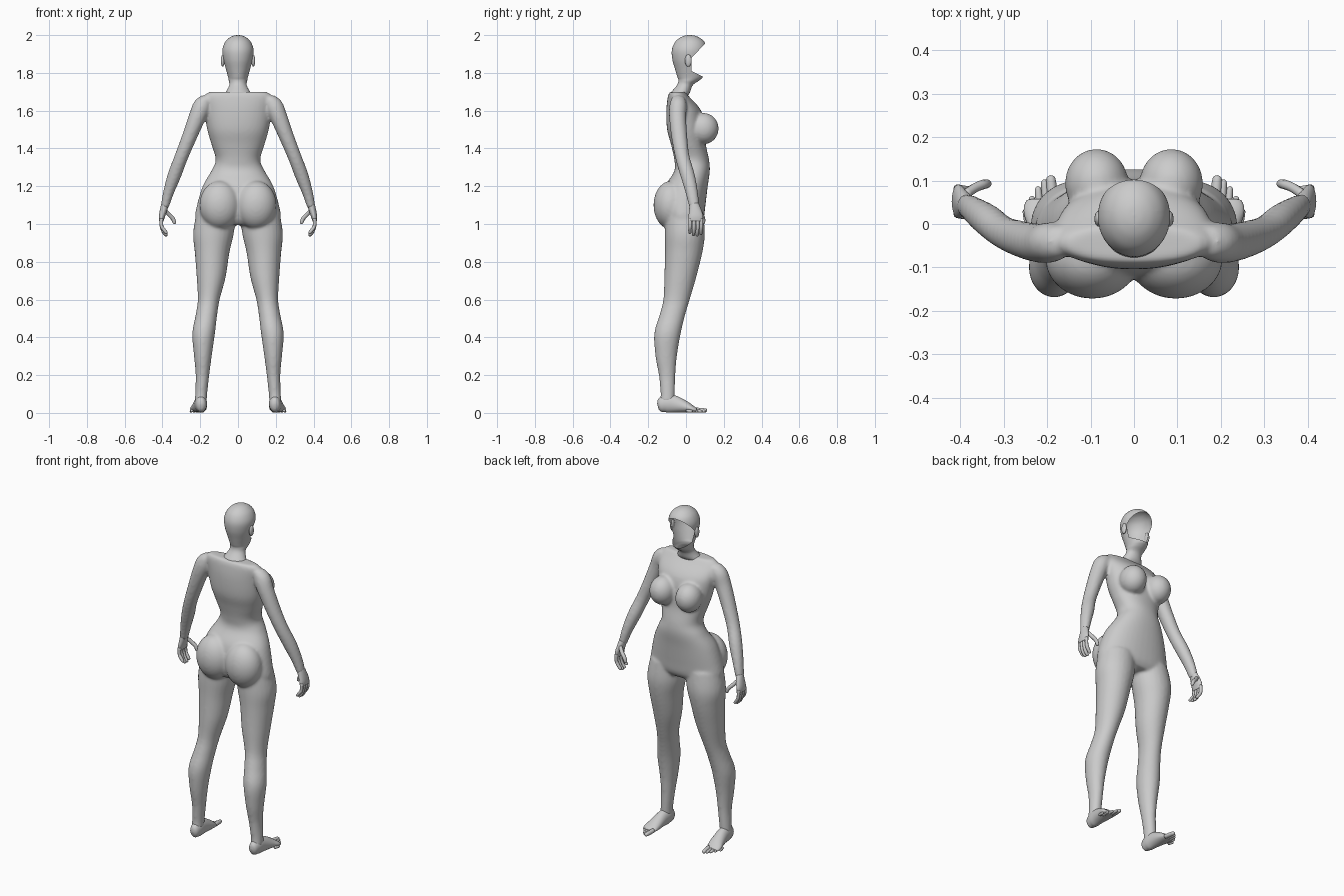
import bpy, bmesh, math
from mathutils import Vector, Matrix

mat = bpy.data.materials.new("plain grey")
mat.diffuse_color = (0.6, 0.6, 0.6, 1)


def spline(rows, sub):
    """Catmull-Rom interpolation through rows of numbers."""
    out = []
    for i in range(len(rows) - 1):
        a, b, c, d = (rows[max(0, min(len(rows) - 1, i + k))] for k in (-1, 0, 1, 2))
        for s in range(sub):
            t = s / sub
            out.append([0.5 * (2 * q + (r - p) * t + (2 * p - 5 * q + 4 * r - w) * t * t
                               + (3 * q - p - 3 * r + w) * t ** 3)
                        for p, q, r, w in zip(a, b, c, d)])
    return out + [list(rows[-1])]


def loft(bm, rows, side=1, axis=None, seg=24, sub=5, power=2.0):
    """Tube through rows of (x, y, z, half width, half depth)."""
    pts = spline(rows, sub)
    pos = [Vector(p[:3]) for p in pts]
    rings = []
    for i, p in enumerate(pts):
        t = axis or (pos[min(i + 1, len(pos) - 1)] - pos[max(i - 1, 0)]).normalized()
        u = Vector((1, 0, 0))
        u = (u - t * u.dot(t)).normalized()
        v = t.cross(u)
        ring = []
        for k in range(seg):
            a = math.tau * k / seg
            c, s = math.cos(a), math.sin(a)
            c = math.copysign(abs(c) ** (2 / power), c)
            s = math.copysign(abs(s) ** (2 / power), s)
            q = pos[i] + u * max(p[3], 0.0005) * c + v * max(p[4], 0.0005) * s
            ring.append(bm.verts.new((q.x * side, q.y, q.z)))
        rings.append(ring)
    for r0, r1 in zip(rings, rings[1:]):
        for k in range(seg):
            bm.faces.new((r0[k], r0[(k + 1) % seg], r1[(k + 1) % seg], r1[k]))
    bm.faces.new(rings[0][::-1])
    bm.faces.new(rings[-1])


def digit(bm, points, r, side):
    """Finger or toe with a rounded tip."""
    rows = [(*p, r, r) for p in points[:-1]]
    a, b = Vector(points[-2]), Vector(points[-1])
    rows += [(*a.lerp(b, 0.75), r * 0.85, r * 0.85), (*a.lerp(b, 0.94), r * 0.5, r * 0.5),
             (*b, 0.001, 0.001)]
    loft(bm, rows, side, seg=10, sub=3)


def ball(bm, loc, size):
    m = Matrix.Translation(loc) @ Matrix.Diagonal((*size, 1))
    bmesh.ops.create_uvsphere(bm, u_segments=32, v_segments=20, radius=1, matrix=m)


def finish(bm, name):
    me = bpy.data.meshes.new(name)
    bm.to_mesh(me)
    bm.free()
    for f in me.polygons:
        f.use_smooth = True
    me.materials.append(mat)
    ob = bpy.data.objects.new(name, me)
    bpy.context.collection.objects.link(ob)
    return ob


UP = Vector((0, 0, 1))

# body: torso, legs and arms fused into one smooth skin
bm = bmesh.new()
torso = [(0, -0.045, 1.70, 0.15, 0.04), (0, -0.04, 1.675, 0.18, 0.056),
         (0, -0.012, 1.60, 0.178, 0.092), (0, 0.0, 1.50, 0.163, 0.10),
         (0, 0.013, 1.42, 0.14, 0.092), (0, 0.03, 1.34, 0.118, 0.092),
         (0, 0.032, 1.28, 0.142, 0.094), (0, 0.003, 1.20, 0.187, 0.112),
         (0, -0.012, 1.10, 0.217, 0.115), (0, -0.012, 1.03, 0.227, 0.105),
         (0, -0.01, 0.995, 0.20, 0.08)]
loft(bm, torso, axis=UP, seg=40, power=2.2)
leg = [(0.115, -0.01, 1.06, 0.105, 0.10), (0.130, -0.006, 0.95, 0.108, 0.106),
       (0.137, -0.012, 0.85, 0.092, 0.099), (0.142, -0.030, 0.72, 0.077, 0.085),
       (0.155, -0.050, 0.60, 0.058, 0.070), (0.167, -0.072, 0.52, 0.057, 0.068),
       (0.182, -0.098, 0.42, 0.060, 0.070), (0.186, -0.105, 0.30, 0.047, 0.057),
       (0.188, -0.100, 0.20, 0.036, 0.044), (0.195, -0.097, 0.10, 0.032, 0.038),
       (0.197, -0.100, 0.06, 0.032, 0.040)]
arm = [(0.165, -0.040, 1.665, 0.03, 0.036), (0.190, -0.042, 1.625, 0.048, 0.046),
       (0.218, -0.044, 1.56, 0.045, 0.045), (0.262, -0.034, 1.45, 0.039, 0.042),
       (0.302, -0.018, 1.35, 0.036, 0.038), (0.336, 0.008, 1.26, 0.036, 0.038),
       (0.367, 0.030, 1.17, 0.029, 0.033), (0.388, 0.044, 1.09, 0.022, 0.027)]
for s in (1, -1):
    loft(bm, leg, s, axis=UP)
    loft(bm, arm, s)
    ball(bm, (s * 0.086, 0.093, 1.505), (0.073, 0.080, 0.083))     # chest
    ball(bm, (s * 0.096, -0.080, 1.10), (0.108, 0.092, 0.128))     # seat
bmesh.ops.recalc_face_normals(bm, faces=bm.faces)
body = finish(bm, "body")
rem = body.modifiers.new("fuse", 'REMESH')
rem.mode = 'VOXEL'
rem.voxel_size = 0.008
rem.use_smooth_shade = True
smo = body.modifiers.new("soften", 'SMOOTH')
smo.factor = 0.5
smo.iterations = 8

# head and neck: hollow shell with an open face
bm = bmesh.new()
head = [(0, -0.045, 1.67, 0.10, 0.045), (0, -0.03, 1.695, 0.068, 0.05),
        (0, -0.006, 1.735, 0.046, 0.042), (0, 0.015, 1.76, 0.049, 0.055),
        (0, 0.022, 1.78, 0.053, 0.068), (0, 0.020, 1.82, 0.064, 0.078),
        (0, 0.016, 1.87, 0.077, 0.088), (0, 0.018, 1.92, 0.083, 0.093),
        (0, 0.020, 1.96, 0.070, 0.080), (0, 0.020, 1.985, 0.047, 0.054),
        (0, 0.020, 1.997, 0.022, 0.026), (0, 0.020, 2.0, 0.001, 0.001)]
loft(bm, head, axis=UP, seg=40)
bmesh.ops.recalc_face_normals(bm, faces=bm.faces)
# each plane: point and normal pointing into the removed wedge
wedge = [(Vector((0, 0.03, 1.88)), Vector((0, 0.085, -0.08))),
         (Vector((0, 0.03, 1.84)), Vector((0, 1, 0))),
         (Vector((0, 0.03, 1.81)), Vector((0, 0.03, 0.06)))]
for co, no in wedge:
    bmesh.ops.bisect_plane(bm, geom=bm.verts[:] + bm.edges[:] + bm.faces[:],
                           plane_co=co, plane_no=no)
gone = [f for f in bm.faces
        if all((f.calc_center_median() - co).dot(no) > 0 for co, no in wedge)]
gone += [f for f in bm.faces if f not in gone and f.calc_center_median().z < 1.6701]
bmesh.ops.delete(bm, geom=gone, context='FACES')
finish(bm, "head")

palm = [(0.386, 0.043, 1.105, 0.020, 0.025), (0.394, 0.048, 1.075, 0.019, 0.032),
        (0.403, 0.052, 1.04, 0.016, 0.039), (0.406, 0.052, 1.015, 0.012, 0.037)]
foot = [(0.195, -0.149, 0.035, 0.010, 0.015), (0.195, -0.138, 0.038, 0.024, 0.034),
        (0.196, -0.105, 0.048, 0.032, 0.047), (0.199, -0.06, 0.046, 0.034, 0.045),
        (0.205, 0.0, 0.031, 0.040, 0.030), (0.212, 0.035, 0.020, 0.042, 0.018),
        (0.213, 0.055, 0.014, 0.034, 0.011)]
for s, label in ((1, "right"), (-1, "left")):
    # ears
    bm = bmesh.new()
    ball(bm, (s * 0.081, 0.012, 1.865), (0.010, 0.018, 0.032))
    finish(bm, label + "_ear")

    # hands: palm, four curled fingers and a thumb
    bm = bmesh.new()
    loft(bm, palm, s, seg=20)
    for i, drop in enumerate((0.012, 0.0, -0.002, 0.006)):
        y = 0.023 + 0.0195 * i
        digit(bm, [(0.405, y, 1.03), (0.405, y, 0.99),
                   (0.394, y - 0.002, 0.96 + drop), (0.376, y - 0.003, 0.937 + drop)], 0.0095, s)
    digit(bm, [(0.388, 0.068, 1.075), (0.366, 0.083, 1.05), (0.346, 0.091, 1.03),
               (0.333, 0.093, 1.00)], 0.011, s)
    bmesh.ops.recalc_face_normals(bm, faces=bm.faces)
    finish(bm, label + "_hand")

    # feet: sole and instep with five fanned toes
    bm = bmesh.new()
    loft(bm, foot, s)
    for i in range(5):
        r = 0.0125 if i == 0 else 0.0095 - 0.0004 * i
        x, y = 0.186 + 0.0145 * i, 0.045 - 0.011 * i
        tip = 0.112 - 0.006 * i - 0.0033 * i * i
        digit(bm, [(x, y, r + 0.004), (x + 0.003, (y + tip) / 2, r + 0.002),
                   (x + 0.006, tip, r)], r, s)
    bmesh.ops.recalc_face_normals(bm, faces=bm.faces)
    finish(bm, label + "_foot")
